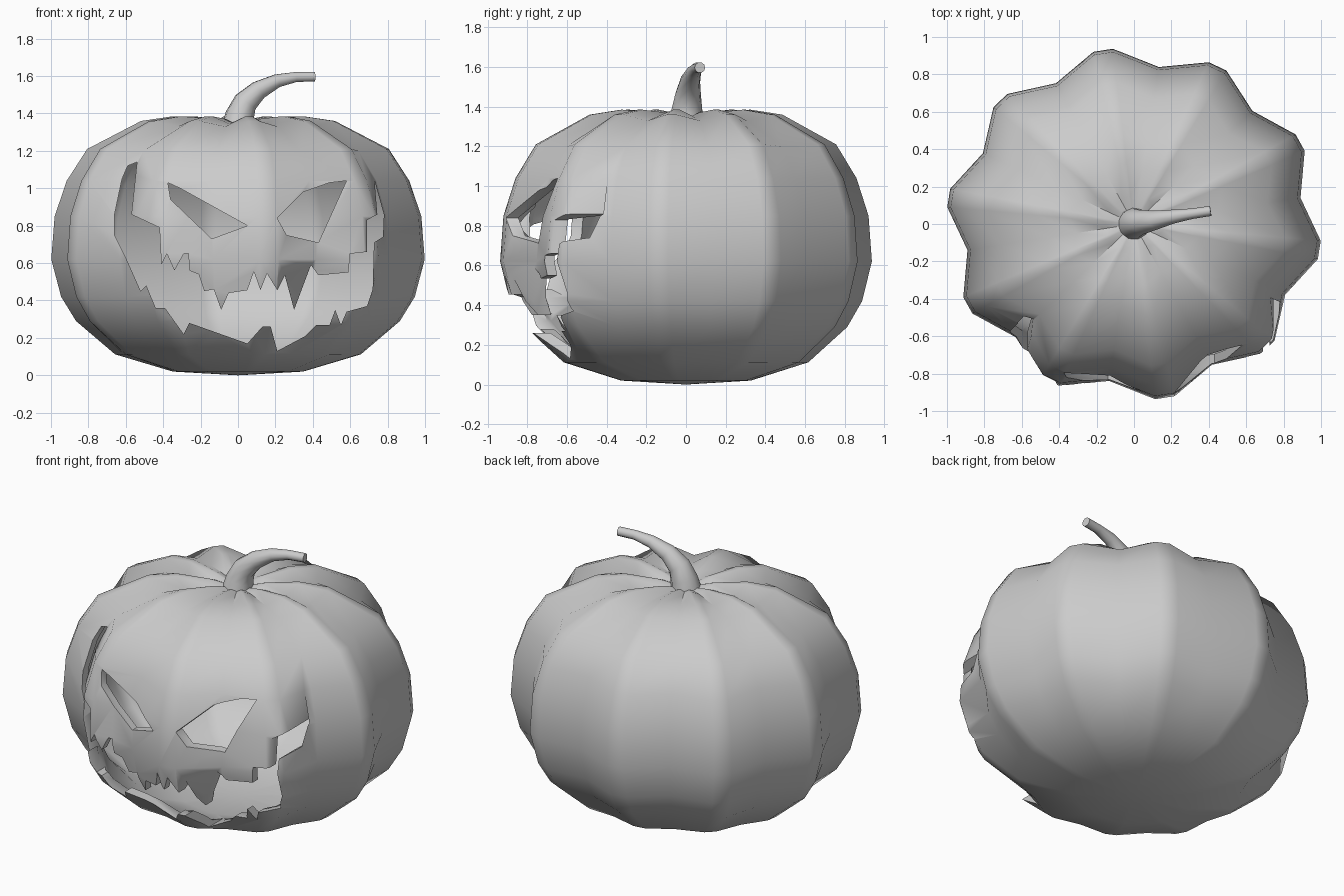
import bpy, bmesh, math
from mathutils import Vector

if "Cube" in bpy.data.objects:
    bpy.data.objects.remove(bpy.data.objects["Cube"])

LOBES = 10


def make_object(name, bm):
    bmesh.ops.recalc_face_normals(bm, faces=bm.faces)
    mesh = bpy.data.meshes.new(name)
    bm.to_mesh(mesh)
    bm.free()
    ob = bpy.data.objects.new(name, mesh)
    bpy.context.collection.objects.link(ob)
    return ob


def skin(bm, rings):
    for a, b in zip(rings, rings[1:]):
        n = len(a)
        for i in range(n):
            bm.faces.new((a[i], a[(i + 1) % n], b[(i + 1) % n], b[i]))


def fan(bm, ring, point):
    c = bm.verts.new(point)
    for i in range(len(ring)):
        bm.faces.new((ring[i], ring[(i + 1) % len(ring)], c))


def activate(ob):
    bpy.ops.object.select_all(action='DESELECT')
    ob.select_set(True)
    bpy.context.view_layer.objects.active = ob


def smooth(ob, angle):
    activate(ob)
    bpy.ops.object.shade_smooth_by_angle(angle=math.radians(angle))


# Ribbed shell: lobe radius, height, valley ratio, valley drop
profile = [(.35, .02, .97, 0), (.66, .112, .94, 0), (.87, .29, .91, 0),
           (.95, .42, .9, 0), (1.003, .62, .9, 0), (.985, .85, .9, 0),
           (.92, 1.04, .9, 0), (.81, 1.21, .89, .01), (.52, 1.36, .88, .03),
           (.35, 1.385, .88, .04), (.16, 1.37, .92, .02)]
bm = bmesh.new()
rings = []
for r, z, ratio, drop in profile:
    ring = []
    for k in range(LOBES):
        mid = 27.5 + 36 * k
        for off, rr, zz in ((-3, r, z), (3, r, z), (18, r * ratio, z - drop)):
            a = math.radians(mid + off)
            ring.append(bm.verts.new((rr * math.cos(a), .94 * rr * math.sin(a), zz)))
    rings.append(ring)
skin(bm, rings)
fan(bm, rings[0], (0, 0, 0))
fan(bm, rings[-1], (0, 0, 1.335))
pumpkin = make_object("pumpkin_shell", bm)
solid = pumpkin.modifiers.new("wall", 'SOLIDIFY')
solid.thickness = .05
solid.offset = -1
activate(pumpkin)
bpy.ops.object.modifier_apply(modifier="wall")

# Carved face outlines in front view (x, z)
left_eye = [(-.375, 1.03), (-.31, 1.0), (.05, .80), (-.14, .73), (-.36, .94)]
right_eye = [(.58, 1.04), (.49, 1.03), (.35, .98), (.21, .84), (.26, .75), (.43, .71)]
upper_lip = [(-.54, 1.14), (-.57, .86), (-.42, .79), (-.41, .59), (-.38, .65),
             (-.34, .56), (-.29, .65), (-.265, .65), (-.26, .56), (-.21, .54),
             (-.18, .45), (-.13, .46), (-.09, .35), (-.05, .44), (.05, .455),
             (.085, .555), (.12, .455), (.155, .545), (.21, .455), (.25, .535),
             (.30, .35), (.39, .59), (.43, .535), (.59, .55), (.60, .65),
             (.69, .66), (.69, .83), (.745, .86), (.73, 1.04)]
lower_lip = [(.78, .86), (.775, .74), (.727, .71), (.72, .46), (.69, .37),
             (.58, .34), (.55, .27), (.52, .35), (.49, .27), (.42, .27),
             (.36, .21), (.21, .13), (.175, .26), (.13, .26), (.05, .17),
             (-.26, .28), (-.29, .22), (-.39, .36), (-.44, .36), (-.49, .48),
             (-.52, .45), (-.60, .63), (-.66, .75), (-.66, .86), (-.62, 1.05),
             (-.59, 1.12)]


def carve(name, outline):
    cb = bmesh.new()
    front = [cb.verts.new((x, -1.3, z)) for x, z in outline]
    back = [cb.verts.new((x, -.15, z)) for x, z in outline]
    skin(cb, [front, back])
    cb.faces.new(front)
    cb.faces.new(back[::-1])
    cutter = make_object(name, cb)
    cutter.hide_render = True
    mod = pumpkin.modifiers.new(name, 'BOOLEAN')
    mod.operation = 'DIFFERENCE'
    mod.solver = 'EXACT'
    mod.object = cutter
    activate(pumpkin)
    bpy.ops.object.modifier_apply(modifier=name)
    bpy.data.objects.remove(cutter)


carve("left_eye_cutter", left_eye)
carve("right_eye_cutter", right_eye)
carve("mouth_cutter", upper_lip + lower_lip)
smooth(pumpkin, 50)

# Curved, tapering stem
path = [(0, 0, 1.32, .09), (.01, .005, 1.39, .078), (.04, .01, 1.46, .066),
        (.11, .02, 1.525, .052), (.21, .04, 1.575, .037), (.31, .055, 1.595, .028),
        (.41, .07, 1.597, .027)]
pts = [Vector(p[:3]) for p in path]
bm = bmesh.new()
rings = []
for i, p in enumerate(pts):
    t = (pts[min(i + 1, len(pts) - 1)] - pts[max(i - 1, 0)]).normalized()
    side = Vector((-.17, .98, 0)).normalized()
    up = t.cross(side).normalized()
    side = up.cross(t)
    r = path[i][3]
    rings.append([bm.verts.new(p + r * (side * math.cos(a) + up * math.sin(a)))
                  for a in (2 * math.pi * j / 10 for j in range(10))])
skin(bm, rings)
bm.faces.new(rings[0])
bm.faces.new(rings[-1])
smooth(make_object("stem", bm), 50)
